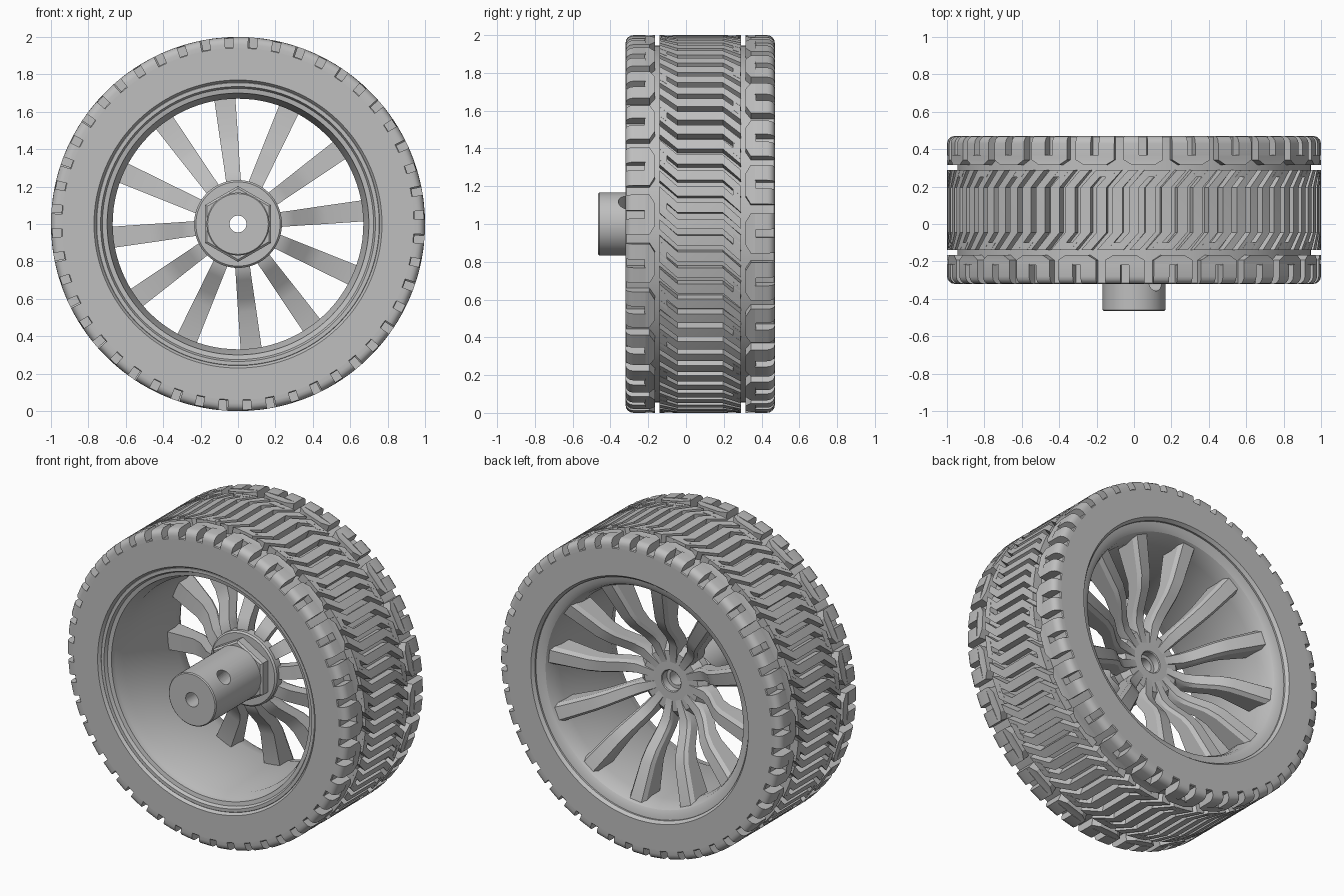
import bpy
import bmesh
from math import sin, cos, pi, sqrt
from mathutils import Vector, Matrix

cube = bpy.data.objects.get("Cube")
if cube:
    bpy.data.objects.remove(cube, do_unlink=True)

CENTRE_Y = 0.075      # middle of the tyre width
HALF = 0.395          # half of the tyre width
TILES = 24            # tread repeats around the tyre
PITCH = 2 * pi / TILES
SPOKES = 12

grey = bpy.data.materials.new("plain grey")
grey.use_nodes = True
colour = (0.52, 0.52, 0.52, 1)
grey.diffuse_color = colour
grey.node_tree.nodes["Principled BSDF"].inputs["Base Color"].default_value = colour


def polar(r, y, a):
    """Point at radius r and angle a around the axle."""
    return Vector((r * cos(a), y, 1 + r * sin(a)))


def finish(name, bm, smooth=True):
    bmesh.ops.recalc_face_normals(bm, faces=bm.faces)
    mesh = bpy.data.meshes.new(name)
    bm.to_mesh(mesh)
    bm.free()
    ob = bpy.data.objects.new(name, mesh)
    bpy.context.collection.objects.link(ob)
    mesh.materials.append(grey)
    bpy.ops.object.select_all(action='DESELECT')
    ob.select_set(True)
    bpy.context.view_layer.objects.active = ob
    if smooth:
        bpy.ops.object.shade_smooth_by_angle(angle=0.5)
    return ob


def skin(bm, rings, loop=False):
    """Join rings of points with quads; cap the ends unless looped."""
    rings = [[bm.verts.new(p) for p in ring] for ring in rings]
    n = len(rings[0])
    pairs = list(zip(rings, rings[1:]))
    if loop:
        pairs.append((rings[-1], rings[0]))
    else:
        bm.faces.new(rings[0])
        bm.faces.new(rings[-1])
    for a, b in pairs:
        for i in range(n):
            j = (i + 1) % n
            bm.faces.new((a[i], a[j], b[j], b[i]))


def lathe(name, profile, segs=96, start=0.0, smooth=True):
    """Turn a closed (radius, y) profile around the axle."""
    bm = bmesh.new()
    skin(bm, [[polar(r, y, start + 2 * pi * k / segs) for r, y in profile]
              for k in range(segs)], loop=True)
    return finish(name, bm, smooth)


# Tyre carcass
lathe("tyre", [(0.77, -0.32), (0.94, -0.32), (0.945, -0.315), (0.945, 0.465),
               (0.94, 0.47), (0.77, 0.47), (0.755, 0.45), (0.755, -0.30)], 144)

# Rim with stepped lips and a slim waist
lathe("rim", [(0.765, -0.295), (0.755, -0.305), (0.735, -0.305), (0.725, -0.285),
              (0.70, -0.28), (0.695, -0.25), (0.67, -0.20), (0.67, 0.32),
              (0.685, 0.39), (0.70, 0.42), (0.725, 0.435), (0.765, 0.44)])


# Tread blocks
def top_radius(w):
    d = abs(w) - (HALF - 0.04)
    return 1.0 if d <= 0 else 0.96 + sqrt(max(0, 0.0016 - d * d))


def slab(bm, path, turn, side):
    """Raised strip along (across, around, half width) stations."""
    rings = []
    for w, u, h in path:
        y = CENTRE_Y + side * w
        low, high = (turn - side * (u - h)), (turn - side * (u + h))
        r = top_radius(w)
        rings.append([polar(0.93, y, low), polar(r, y, low),
                      polar(r, y, high), polar(0.93, y, high)])
    skin(bm, rings)


def bend(w):
    """Sideways drift of the diagonal ends of the centre bars."""
    d = max(0, abs(w) - 0.12) * 0.9
    return d if w > 0 else -d


third = PITCH / 3
bm = bmesh.new()
for tile in range(TILES):
    turn = tile * PITCH
    # three zigzag bars
    for k in (-1, 0, 1):
        slab(bm, [(w, k * third + bend(w), 0.027)
                  for w in (-0.215, -0.12, 0.12, 0.215)], turn, 1)
    for side in (1, -1):
        # link that folds the bars into one S
        slab(bm, [(w, third / 2 + bend(w), third / 2) for w in (0.175, 0.214)],
             turn, side)
        # shoulder block: bridge and two legs over the rounded edge
        slab(bm, [(0.24, 0.05, 0.06), (0.268, 0.05, 0.106), (0.295, 0.05, 0.106)],
             turn, side)
        for leg in (-1, 1):
            slab(bm, [(w, 0.05 + leg * 0.064, 0.042)
                      for w in (0.29, 0.355, 0.372, 0.385, 0.392, HALF)], turn, side)
finish("tread_blocks", bm)

# Spokes: (radius, front y, back y, half width)
stations = [(0.12, 0.08, 0.15, 0.03), (0.24, 0.08, 0.168, 0.04),
            (0.30, 0.11, 0.205, 0.042), (0.40, 0.195, 0.295, 0.046),
            (0.47, 0.225, 0.335, 0.049), (0.69, 0.245, 0.405, 0.057)]
bm = bmesh.new()
for k in range(SPOKES):
    a = 2 * pi * k / SPOKES + 0.105
    along, across = Vector((cos(a), 0, sin(a))), Vector((-sin(a), 0, cos(a)))
    rings = []
    for r, front, back, h in stations:
        section = [(-h, front), (h, front), (h, back - 0.025),
                   (h * 0.7, back), (-h * 0.7, back), (-h, back - 0.025)]
        rings.append([Vector((0, y, 1)) + along * r + across * s for s, y in section])
    skin(bm, rings)
finish("spokes", bm)

# Hub with shaft, bore and recessed back
hub = lathe("hub", [(0.045, -0.465), (0.162, -0.465), (0.168, -0.459), (0.168, 0.05),
                    (0.225, 0.05), (0.235, 0.06), (0.235, 0.11), (0.19, 0.15),
                    (0.07, 0.15), (0.065, 0.145), (0.065, 0.10), (0.045, 0.10)], 64)

# Hexagonal collar
lathe("hex_collar", [(0.10, -0.01), (0.19, -0.01), (0.203, 0.0), (0.203, 0.06),
                     (0.10, 0.06)], 6, pi / 2, smooth=False)

# Set screw hole, drilled at an angle into the shaft
bm = bmesh.new()
bmesh.ops.create_cone(bm, cap_ends=True, segments=32, radius1=0.048, radius2=0.048,
                      depth=0.25, matrix=Matrix.Translation((0.12, -0.31, 1.12))
                      @ Matrix.Rotation(pi / 4, 4, 'Y'))
drill = finish("screw_hole_cutter", bm, smooth=False)
drill.hide_render = True
cut = hub.modifiers.new("screw hole", 'BOOLEAN')
cut.operation = 'DIFFERENCE'
cut.solver = 'EXACT'
cut.object = drill
bpy.ops.object.select_all(action='DESELECT')
hub.select_set(True)
bpy.context.view_layer.objects.active = hub
bpy.ops.object.modifier_apply(modifier=cut.name)
bpy.data.objects.remove(drill, do_unlink=True)
bpy.ops.object.shade_smooth_by_angle(angle=0.5)
